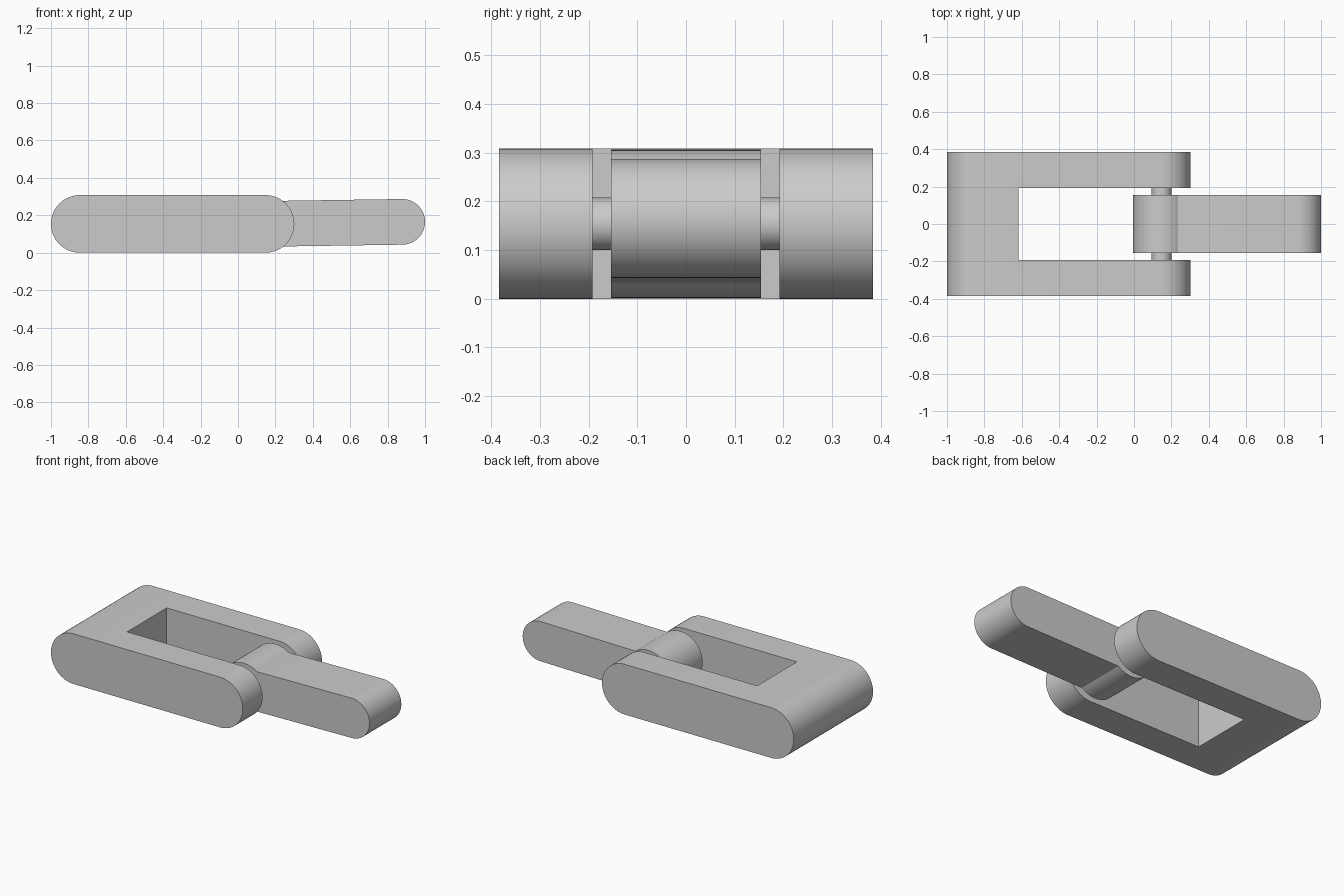
import bpy, bmesh
from math import sin, cos, pi, asin, atan2, hypot

cube = bpy.data.objects.get("Cube")
if cube:
    bpy.data.objects.remove(cube, do_unlink=True)

grey = bpy.data.materials.new("plain grey")
grey.use_nodes = True
colour = (0.6, 0.6, 0.6, 1)
grey.diffuse_color = colour
grey.node_tree.nodes["Principled BSDF"].inputs["Base Color"].default_value = colour


def arc(cx, cz, r, start, end, steps=32):
    """Points of an arc in the xz plane."""
    return [(cx + r * cos(start + (end - start) * i / steps),
             cz + r * sin(start + (end - start) * i / steps)) for i in range(steps + 1)]


def prism(name, profile, half_width):
    """Extrude an xz profile evenly to both sides of y = 0."""
    bm = bmesh.new()
    face = bm.faces.new([bm.verts.new((x, -half_width, z)) for x, z in profile])
    new = bmesh.ops.extrude_face_region(bm, geom=[face])["geom"]
    bmesh.ops.translate(bm, vec=(0, 2 * half_width, 0),
                        verts=[v for v in new if isinstance(v, bmesh.types.BMVert)])
    bmesh.ops.recalc_face_normals(bm, faces=bm.faces)
    mesh = bpy.data.meshes.new(name)
    bm.to_mesh(mesh)
    bm.free()
    mesh.materials.append(grey)
    obj = bpy.data.objects.new(name, mesh)
    bpy.context.collection.objects.link(obj)
    return obj


def smooth(obj):
    bpy.ops.object.select_all(action="DESELECT")
    obj.select_set(True)
    bpy.context.view_layer.objects.active = obj
    bpy.ops.object.shade_smooth_by_angle(angle=pi / 6)


R = 0.154              # fork end radius and half height
PX, PZ = 0.147, R      # hinge axis

# Fork: rounded bar with a rectangular slot open at the hinge end
fork = prism("fork", arc(PX, PZ, R, -pi / 2, pi / 2)
             + arc(-1 + R, PZ, R, pi / 2, 3 * pi / 2), 0.384)
slot = prism("slot_cutter", [(-0.618, -1), (1, -1), (1, 1), (-0.618, 1)], 0.192)
slot.hide_render = True
cut = fork.modifiers.new("slot", "BOOLEAN")
cut.operation, cut.solver, cut.object = "DIFFERENCE", "EXACT", slot
bpy.context.view_layer.objects.active = fork
bpy.ops.object.modifier_apply(modifier=cut.name)
bpy.data.objects.remove(slot, do_unlink=True)

# Lever: round hinge barrel running into a slightly tilted rounded arm
BARREL, ARM = 0.152, 0.122
ex, ez = 1 - ARM, 0.165
tilt = atan2(ez - PZ, ex - PX)
neck = asin(ARM / BARREL)
lever = prism("lever", arc(PX, PZ, BARREL, tilt + neck, tilt + 2 * pi - neck, 48)
              + arc(ex, ez, ARM, tilt - pi / 2, tilt + pi / 2), 0.154)

# Hinge pin between the fork arms
pin = prism("hinge_pin", arc(PX, PZ, 0.054, 0, 2 * pi)[:-1], 0.2)

for part in (fork, lever, pin):
    smooth(part)
